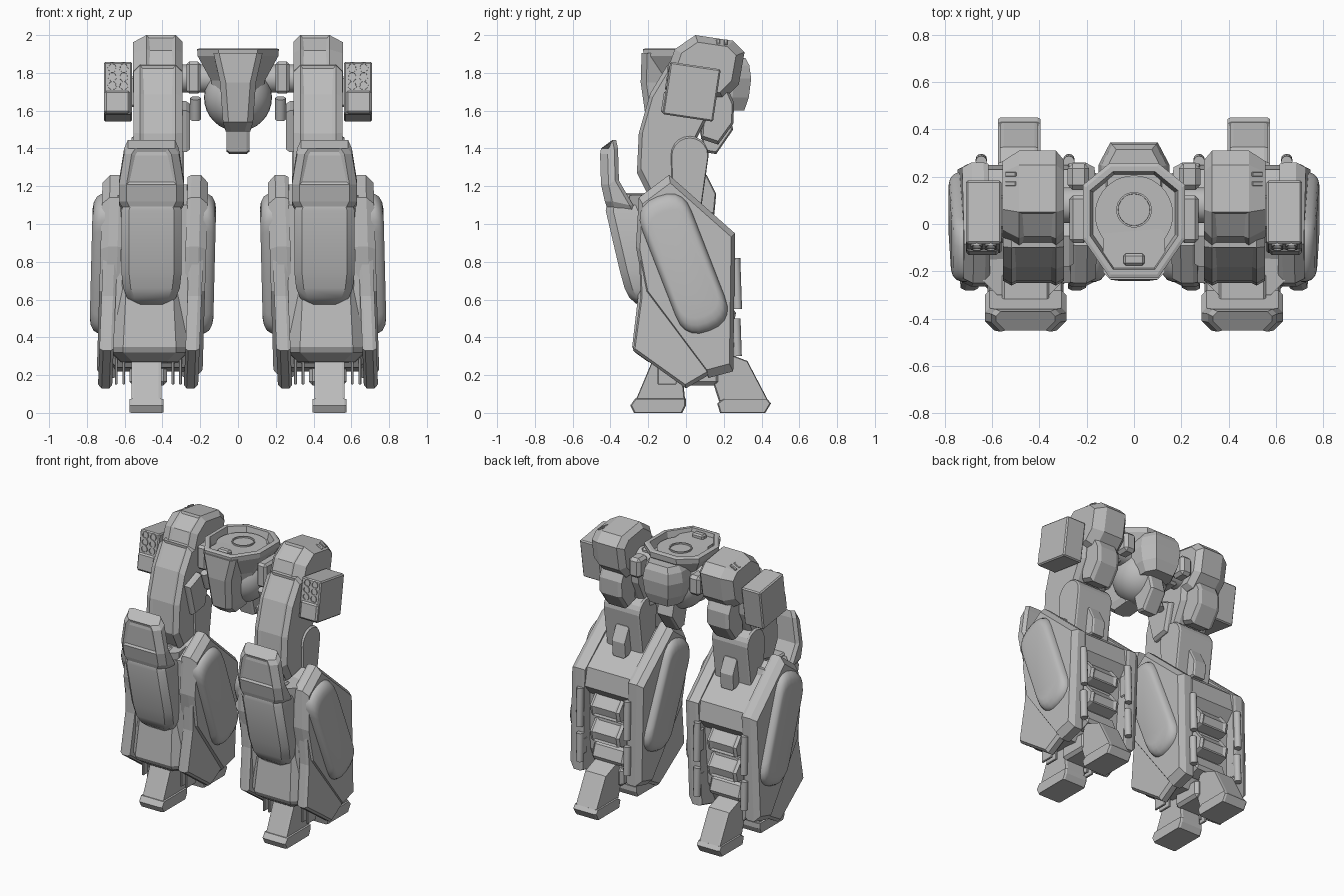
import bpy, bmesh, math
from mathutils import Matrix, Vector

cube = bpy.data.objects.get("Cube")
if cube:
    bpy.data.objects.remove(cube, do_unlink=True)

grey = bpy.data.materials.new("armour grey")
grey.use_nodes = True
grey.diffuse_color = (.5, .5, .5, 1)
grey.node_tree.nodes["Principled BSDF"].inputs["Base Color"].default_value = (.5, .5, .5, 1)


def finish(name, bm, mirror=True, smooth=False, matrix=None):
    """Turn a bmesh into an object, mirrored to the other side if wanted."""
    if matrix:
        bm.transform(matrix)
    bmesh.ops.recalc_face_normals(bm, faces=bm.faces)
    mesh = bpy.data.meshes.new(name)
    bm.to_mesh(mesh)
    bm.free()
    mesh.materials.append(grey)
    obj = bpy.data.objects.new(name, mesh)
    bpy.context.collection.objects.link(obj)
    if smooth:
        bpy.ops.object.select_all(action='DESELECT')
        obj.select_set(True)
        bpy.context.view_layer.objects.active = obj
        bpy.ops.object.shade_smooth_by_angle(angle=math.radians(35))
    if mirror:
        obj.modifiers.new("Mirror", 'MIRROR')
    return obj


def skin(rings):
    """Bridge equal rings of points and cap both ends."""
    bm = bmesh.new()
    rows = [[bm.verts.new(p) for p in ring] for ring in rings]
    n = len(rows[0])
    for a, b in zip(rows, rows[1:]):
        for i in range(n):
            j = (i + 1) % n
            bm.faces.new((a[i], a[j], b[j], b[i]))
    bm.faces.new(rows[0])
    bm.faces.new(rows[-1])
    bmesh.ops.recalc_face_normals(bm, faces=bm.faces)
    return bm


def inset(bm, rule, width=.02, depth=-.01):
    faces = [f for f in bm.faces if rule(f.normal, f.calc_center_median())]
    bmesh.ops.inset_region(bm, faces=faces, thickness=width, depth=depth)


def loft(name, pts, sections, axis='x', rule=None, shear=0, **kw):
    """Profile repeated at (position, scale) sections along x or z."""
    us, vs = zip(*pts)
    cu, cv = (min(us) + max(us)) / 2, (min(vs) + max(vs)) / 2
    rings = []
    for s, k in sections:
        ring = [(cu + (u - cu) * k, cv + (v - cv) * k) for u, v in pts]
        rings.append([(s + shear * (.8 - v), u, v) if axis == 'x' else (u, v, s) for u, v in ring])
    bm = skin(rings)
    if rule:
        inset(bm, rule)
    return finish(name, bm, **kw)


def prism(name, pts, x0, x1, chamfer=.02, k=.9, **kw):
    """Profile in the side plane with chamfered flanks."""
    return loft(name, pts, [(x0, k), (x0 + chamfer, 1), (x1 - chamfer, 1), (x1, k)], **kw)


def stack(name, rows, cx, front=.04, back=.02, rule=None, **kw):
    """Chamfered cross-sections: front z, front y, back z, back y, half width."""
    rings = []
    for zf, yf, zb, yb, w in rows:
        rings.append([Vector((cx + x, y, z)) for x, y, z in (
            (w - front, yf, zf), (w, yf + front, zf), (w, yb - back, zb), (w - back, yb, zb),
            (back - w, yb, zb), (-w, yb - back, zb), (-w, yf + front, zf), (front - w, yf, zf))])
    bm = skin(rings)
    if rule:
        inset(bm, rule)
    return finish(name, bm, **kw)


def box(name, loc, size, angle=0, axis='X', matrix=None, bevel=.01, **kw):
    bm = bmesh.new()
    bmesh.ops.create_cube(bm, size=1)
    bm.transform(Matrix.Diagonal((*size, 1)))
    bmesh.ops.bevel(bm, geom=bm.edges[:], offset=bevel, segments=1, affect='EDGES')
    m = (matrix or Matrix()) @ Matrix.Translation(loc) @ Matrix.Rotation(math.radians(angle), 4, axis)
    return finish(name, bm, matrix=m, **kw)


def tube(name, loc, r, length, axis='Z', lip=0, matrix=None, sides=24, tilt=0, **kw):
    """Cylinder along an axis, with recessed ends when a lip is given."""
    bm = bmesh.new()
    bmesh.ops.create_cone(bm, cap_ends=True, segments=sides, radius1=r, radius2=r, depth=length)
    if lip:
        caps = [f for f in bm.faces if len(f.verts) > 4]
        bmesh.ops.inset_individual(bm, faces=caps, thickness=lip, depth=0)
        bmesh.ops.inset_individual(bm, faces=caps, thickness=.001, depth=-length * .4)
    turn = {'X': Matrix.Rotation(math.pi / 2, 4, 'Y'), 'Y': Matrix.Rotation(math.pi / 2, 4, 'X'),
            'Z': Matrix.Rotation(math.radians(tilt), 4, 'X')}[axis]
    m = (matrix or Matrix()) @ Matrix.Translation(loc) @ turn
    return finish(name, bm, matrix=m, smooth=True, **kw)


def front_face(n, c):
    return n.y < -.6 and abs(n.x) < .2


# Pelvis
bm = bmesh.new()
bmesh.ops.create_uvsphere(bm, u_segments=32, v_segments=16, radius=.18)
finish("pelvis_ball", bm, mirror=False, smooth=True, matrix=Matrix.Translation((0, .06, 1.67)))
half = [(.1, -.22), (.21, -.06), (.21, .16), (.1, .25)]
octagon = half + [(-x, y) for x, y in reversed(half)]
loft("pelvis_collar", octagon, [(1.68, .6), (1.76, .68), (1.89, 1.02), (1.925, 1.03), (1.93, .97),
     (1.93, .88), (1.87, .82)], axis='z', mirror=False)
tube("turret_disk", (0, .04, 1.88), .165, .04, sides=40, mirror=False)
tube("turret_socket", (0, .06, 1.89), .075, .04, lip=.008, sides=32, mirror=False)
stack("pelvis_keel", [(1.905, -.235, 1.9, -.02, .13), (1.75, -.24, 1.75, -.02, .095),
      (1.54, -.21, 1.54, 0, .08), (1.49, -.15, 1.5, .02, .065)], 0, front=.03, mirror=False)
half = [(.15, .1), (.15, .25), (.1, .345)]
loft("pelvis_rear", half + [(-x, y) for x, y in reversed(half)],
     [(1.6, .7), (1.67, .9), (1.77, 1), (1.84, .92), (1.88, .75)], axis='z', mirror=False)
prism("pelvis_tail", [(.05, 1.58), (.22, 1.62), (.25, 1.5), (.16, 1.37), (.1, 1.38)], -.06, .06, .015, mirror=False)
box("collar_latch", (0, -.15, 1.91), (.09, .05, .04), mirror=False)

# Hip joints
tube("hip_axle", (.23, .08, 1.77), .075, .22, axis='X')
box("hip_yoke", (.235, .02, 1.775), (.075, .2, .17), bevel=.015)
box("hip_rear_clamp", (.235, .2, 1.77), (.09, .11, .14), bevel=.02)
tube("hip_piston", (.225, -.03, 1.61), .028, .12, tilt=20)
prism("inner_thigh_guard", [(-.18, 1.6), (-.05, 1.65), (.05, 1.6), (.0, 1.4), (-.12, 1.38)], .255, .32)

# Thighs
loft("hip_cowl", [(-.1, 1.81), (-.06, 1.925), (.05, 2.0), (.25, 1.97), (.31, 1.91), (.28, 1.74),
     (.2, 1.66), (-.1, 1.66)], [(.295, .8), (.33, 1), (.485, 1), (.555, .78)],
     rule=lambda n, c: n.y < -.5 and n.z > .2 and abs(n.x) < .2)
for i in range(4):
    box("cowl_vent_slat", (.52, .09 + .04 * i, 1.962), (.05, .02, .012), 28, 'Y', bevel=.003)
prism("thigh_shell", [(0, 1.85), (-.1, 1.84), (-.19, 1.69), (-.25, 1.48), (-.26, 1.27), (-.2, 1.15),
      (0, 1.2), (.03, 1.4), (.13, 1.6), (.15, 1.8)], .295, .553, .035, .9,
      rule=lambda n, c: n.y < -.8 and abs(n.x) < .1)
arc = [(.02 + .1 * math.cos(a), 1.365 + .1 * math.sin(a)) for a in [math.pi * i / 10 for i in range(11)]]
prism("thigh_link", arc + [(-.07, 1.08), (.08, 1.08)], .285, .565, .012, .95)
prism("thigh_rear_block", [(.1, 1.74), (.22, 1.72), (.255, 1.64), (.25, 1.53), (.17, 1.42), (.08, 1.45)],
      .335, .51, .025, .88)
prism("knee_hinge", [(.05, 1.27), (.11, 1.26), (.16, 1.16), (.15, 1.05), (.03, 1.05)], .375, .475, .01)

# Missile pods
pod = Matrix.Translation((.635, .03, 1.7)) @ Matrix.Rotation(math.radians(-8.5), 4, 'X')
box("pod_case", (0, 0, 0), (.15, .27, .28), matrix=pod, bevel=.008)
box("pod_lower_box", (.005, -.125, -.075), (.135, .04, .12), matrix=pod)
for row in range(3):
    for x in (-.03, .03):
        tube("pod_tube", (x, -.122, .11 - .047 * row), .025, .04, axis='Y', lip=.006, matrix=pod, sides=16)
box("pod_mount", (.555, .05, 1.7), (.06, .14, .16))

# Knee and shin
MID, SHIN = .475, .458
stack("kneecap", [(1.40, -.45, 1.445, -.37, .125), (1.37, -.455, 1.4, -.36, .145), (1.21, -.45, 1.23, -.355, .172),
      (1.12, -.43, 1.1, -.28, .172), (1.06, -.41, 1.05, -.25, .14)], SHIN,
      rule=lambda n, c: n.y < -.9 and c.z > 1.2)
stack("shin_panel", [(1.1, -.42, 1.1, -.2, .15), (1.07, -.425, 1.07, -.2, .16), (.75, -.35, .75, -.2, .16),
      (.66, -.325, .66, -.2, .15), (.61, -.3, .61, -.2, .13), (.575, -.26, .57, -.2, .1)], SHIN, smooth=True)
stack("shin_shell", [(1.15, -.3, 1.18, 0, .17), (.65, -.25, .9, .1, .185), (.35, -.285, .4, .15, .2),
      (.32, -.27, .3, .12, .2), (.27, -.2, .25, .08, .15)], .468, front=.06)
prism("calf_core", [(-.25, 1.1), (-.07, 1.21), (.23, .96), (.25, .83), (.19, .76), (.17, .36), (.1, .22),
      (-.1, .24), (-.22, .4)], .24, .67, .03, .94)
box("knee_pad_bracket", (SHIN, -.28, 1.13), (.2, .14, .07))

# Side armour, outer and inner faces of each leg
r, top, low = .14, Vector((-.1, 1.015)), Vector((.075, .565))
tilt = math.atan2(top.y - low.y, top.x - low.x) - math.pi / 2
capsule = []
for centre, start in ((top, 0), (low, math.pi)):
    for i in range(11):
        a = start + math.pi * i / 10
        x, y = (math.copysign(abs(f(a)) ** .8, f(a)) for f in (math.cos, math.sin))
        capsule.append((centre.x + r * (x * math.cos(tilt) - y * math.sin(tilt)),
                        centre.y + r * (x * math.sin(tilt) + y * math.cos(tilt))))
plate = [(-.09, 1.26), (.26, .95), (.25, .22), (.12, .185), (-.22, .64), (-.265, .88), (-.25, 1.14)]
flap = [(-.2, .95), (-.25, .85), (-.24, .62), (-.28, .33), (0, .13), (.12, .2), (.05, .6)]
for side, flip in (("outer", False), ("inner", True)):
    def at(*sections):
        return [(.9 - x if flip else x, k) for x, k in sections]
    loft(side + "_side_plate", plate, at((.62, .98), (.64, 1), (.69, 1), (.73, .92)), shear=.03)
    loft(side + "_front_flap", flap, at((.64, .96), (.655, 1), (.695, 1), (.715, .95)), shear=.04)
    loft(side + "_bulge", capsule, at((.68, 1), (.73, 1), (.755, .96), (.771, .88), (.777, .78)),
         shear=.025, smooth=True)
    # Rear rods and lower fins
    x = .275 if flip else .645
    for z, length in ((.685, .27), (.4, .2)):
        tube(side + "_rear_rod", (x, .268, z), .024, length, tilt=2, sides=12)
        box(side + "_rod_bracket", (x, .235, z), (.035, .06, length * .6))
    for d in (.13, .17):
        box(side + "_fin", (MID + (-d if flip else d), -.1, .22), (.015, .1, .14), bevel=.004)

# Calf vents
for z in (0, -.18):
    prism("calf_vent", [(.12, .79 + z), (.2, .79 + z), (.265, .71 + z), (.25, .64 + z), (.12, .61 + z)],
          .345, .575, .02, .88, rule=lambda n, c: n.y > .7 and abs(n.x) < .1)
box("calf_lower_block", (.46, .16, .36), (.26, .12, .12), 20, bevel=.02)

# Feet
prism("front_foot", [(-.265, .07), (-.16, .32), (-.03, .32), (-.005, .07)], .405, .565, .015, .95)
prism("front_sole", [(-.275, 0), (-.295, .04), (-.27, .075), (0, .075), (0, .04), (-.02, 0)], .395, .575, .012, .95)
prism("rear_foot", [(.175, .06), (.13, .2), (.18, .33), (.325, .275), (.435, .065)], .405, .565, .015, .95)
prism("rear_sole", [(.18, 0), (.165, .05), (.2, .075), (.43, .075), (.45, .05), (.42, 0)], .395, .575, .012, .95)
box("ankle_block", (MID, .07, .21), (.2, .22, .13), bevel=.02)
